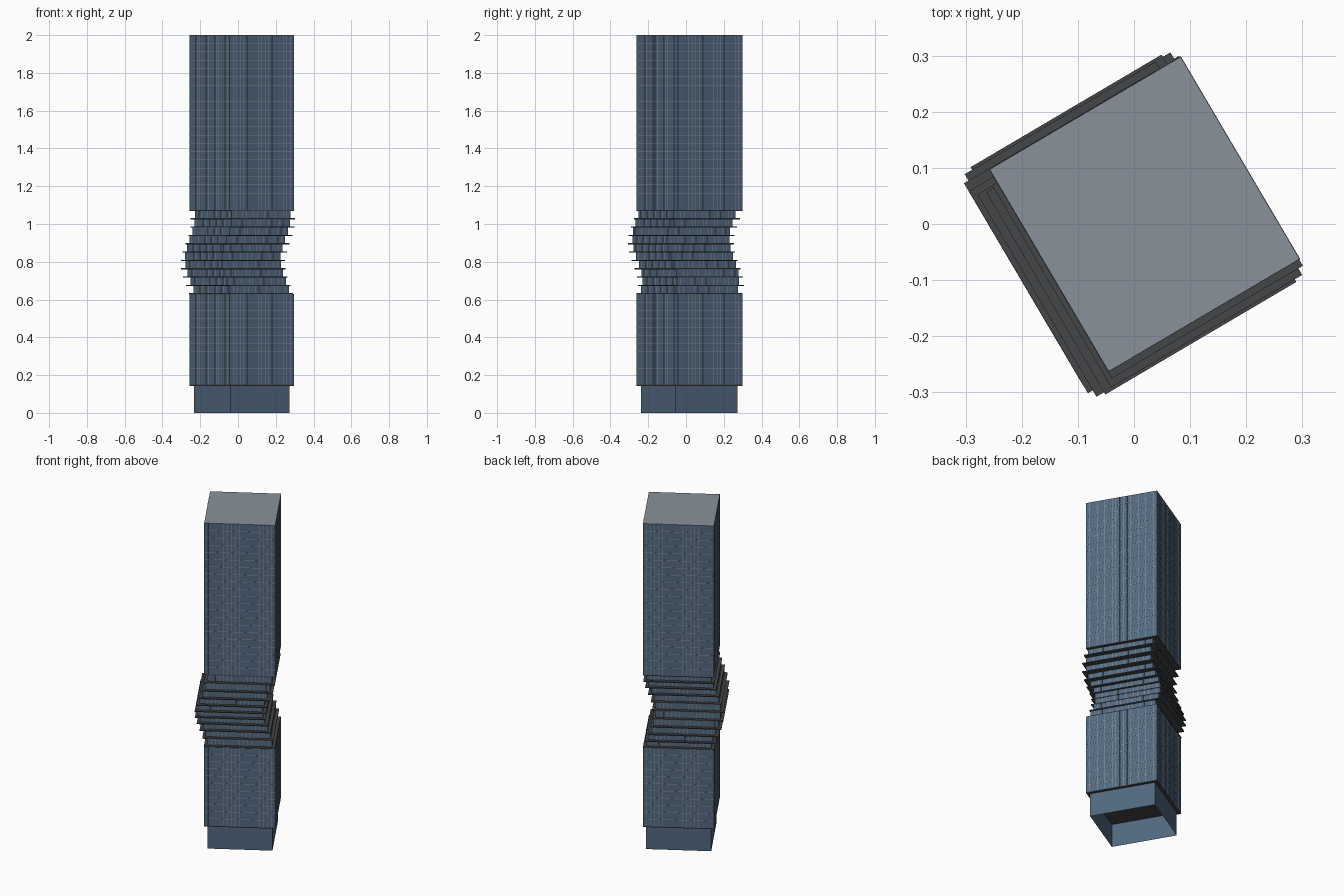
import bpy, bmesh, math
from mathutils import Matrix, Vector

cube = bpy.data.objects.get("Cube")
if cube:
    bpy.data.objects.remove(cube, do_unlink=True)


def material(name, rgb):
    m = bpy.data.materials.new(name)
    m.use_nodes = True
    m.diffuse_color = (*rgb, 1)
    m.node_tree.nodes["Principled BSDF"].inputs["Base Color"].default_value = (*rgb, 1)
    return m


GLASS = material("blue glass", (0.084, 0.138, 0.21))
SLAB = material("dark slab", (0.058, 0.061, 0.066))
TRIM = material("light grey trim", (0.25, 0.285, 0.32))

TURN = math.radians(30.5)
FULL = (0.395, 0.418)       # footprint of blocks and slabs
INSET = (0.362, 0.382)      # footprint of recessed walls
CENTRE = (0.019, 0.0175)
FLOOR = 0.0441
BAY = 0.022


def add_box(bm, size, z0, z1, x=0, y=0):
    scale = Matrix.Diagonal((size[0], size[1], z1 - z0, 1))
    place = Matrix.Translation((x, y, (z0 + z1) / 2))
    return bmesh.ops.create_cube(bm, size=1, matrix=place @ scale)["verts"]


def finish(name, bm, centre, *mats):
    mesh = bpy.data.meshes.new(name)
    bm.to_mesh(mesh)
    bm.free()
    for m in mats:
        mesh.materials.append(m)
    ob = bpy.data.objects.new(name, mesh)
    ob.location = (*centre, 0)
    ob.rotation_euler.z = TURN
    bpy.context.collection.objects.link(ob)
    return ob


def slab(name, z, centre):
    bm = bmesh.new()
    add_box(bm, FULL, z, z + 0.006, 0, 0)
    finish(name, bm, centre, SLAB)


def walls(name, size, z0, z1, centre, open_bottom=False):
    bm = bmesh.new()
    add_box(bm, size, z0, z1)
    bm.normal_update()
    for f in list(bm.faces):
        if f.normal.z > 0.5:
            f.material_index = 1
        elif f.normal.z < -0.5 and open_bottom:
            bm.faces.remove(f)
    top = TRIM if z1 > 1.9 else SLAB
    finish(name, bm, centre, GLASS, top)


def mullions(name, size, z0, z1, centre, bands=0):
    """Thin upright bars on all four sides, with optional floor bands."""
    bm = bmesh.new()
    w = 0.0016
    for axis in (0, 1):
        count = round(size[axis] / BAY)
        for i in range(1, count):
            along = size[axis] * (i / count - 0.5)
            for side in (-1, 1):
                pos = [0, 0]
                dim = [w, w]
                pos[axis] = along
                pos[1 - axis] = side * size[1 - axis] / 2
                add_box(bm, dim, z0, z1, *pos)
    for i in range(1, bands):
        z = z0 + (z1 - z0) * i / bands
        add_box(bm, (size[0] + w, size[1] + w), z - 0.0012, z + 0.0012)
    finish(name, bm, centre, TRIM)


# Recessed base, open underneath
walls("base_walls", INSET, 0, 0.145, CENTRE, open_bottom=True)

# Lower and upper blocks
for name, z0, z1, bands in (("lower_block", 0.143, 0.63, 11), ("upper_block", 1.069, 2.0, 21)):
    slab(name + "_floor_slab", z0, CENTRE)
    walls(name + "_walls", FULL, z0 + 0.006, z1, CENTRE)
    mullions(name + "_mullions", FULL, z0 + 0.006, z1 - 0.001, CENTRE, bands)

# Ten shifted storeys whose centres travel around a small circle
for i in range(10):
    angle = math.radians(50 + 36 * i)
    centre = (0.0265 * math.cos(angle) - 0.001, 0.0265 * math.sin(angle) - 0.001)
    z = 0.628 + FLOOR * i
    slab(f"shifted_slab_{i + 1}", z, centre)
    walls(f"shifted_walls_{i + 1}", INSET, z + 0.006, z + FLOOR, centre)
    mullions(f"shifted_mullions_{i + 1}", INSET, z + 0.006, z + FLOOR, centre)
